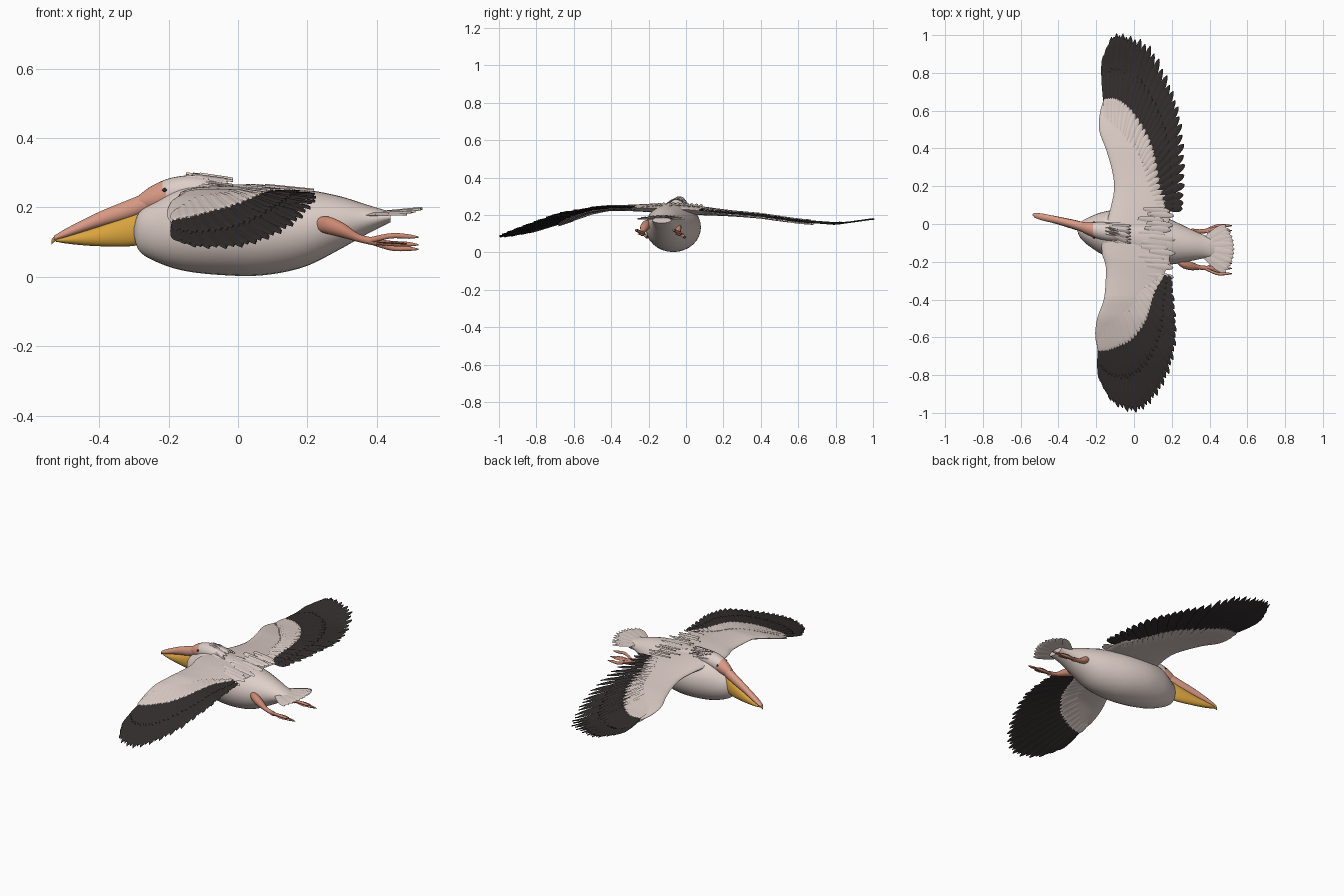
import bpy, math
from mathutils import Vector

if "Cube" in bpy.data.objects:
    bpy.data.objects.remove(bpy.data.objects["Cube"])


def material(name, r, g, b):
    m = bpy.data.materials.new(name)
    m.use_nodes = True
    m.diffuse_color = (r, g, b, 1)
    bsdf = m.node_tree.nodes["Principled BSDF"]
    bsdf.inputs["Base Color"].default_value = (r, g, b, 1)
    bsdf.inputs["Roughness"].default_value = 0.8
    return m


white = material("pale plumage", 0.73, 0.62, 0.58)
black = material("dark flight feathers", 0.035, 0.028, 0.028)
pink = material("salmon bill", 0.71, 0.33, 0.24)
yellow = material("yellow pouch", 0.72, 0.38, 0.05)
flesh = material("leg skin", 0.6, 0.25, 0.17)
grey = material("grey crest", 0.36, 0.31, 0.3)


def smooth_at(points, t):
    """Point on a smooth curve through the given tuples, t from 0 to 1."""
    n = len(points) - 1
    i = min(int(t * n), n - 1)
    f = t * n - i
    a, b, c, d = (Vector(points[max(0, min(n, k))]) for k in (i - 1, i, i + 1, i + 2))
    return b + (c - a) * f / 2 + (a - b * 2.5 + c * 2 - d / 2) * f**2 + ((b - c) * 1.5 + (d - a) / 2) * f**3


def by_y(table, y):
    """Linear lookup in rows sorted by their first value."""
    for lo, hi in zip(table, table[1:]):
        if y <= hi[0]:
            f = max(0, (y - lo[0]) / (hi[0] - lo[0]))
            return [p + (q - p) * f for p, q in zip(lo, hi)]
    return list(table[-1])


def make(name, lofts, *mats, rule=None):
    """One object from lists of rings, each list skinned and capped."""
    verts, faces = [], []
    for rings in lofts:
        start, n = len(verts), len(rings[0])
        for ring in rings:
            verts += [tuple(p) for p in ring]
        for i in range(len(rings) - 1):
            for j in range(n):
                a, b = start + i * n + j, start + i * n + (j + 1) % n
                faces.append((a, b, b + n, a + n))
        faces.append(tuple(range(start + n - 1, start - 1, -1)))
        faces.append(tuple(range(len(verts) - n, len(verts))))
    mesh = bpy.data.meshes.new(name)
    mesh.from_pydata(verts, [], faces)
    for m in mats:
        mesh.materials.append(m)
    if rule:
        for p in mesh.polygons:
            p.material_index = rule(p.center)
    obj = bpy.data.objects.new(name, mesh)
    bpy.context.collection.objects.link(obj)
    bpy.ops.object.select_all(action='DESELECT')
    obj.select_set(True)
    bpy.context.view_layer.objects.active = obj
    bpy.ops.object.mode_set(mode='EDIT')
    bpy.ops.mesh.select_all(action='SELECT')
    bpy.ops.mesh.normals_make_consistent(inside=False)
    bpy.ops.object.mode_set(mode='OBJECT')
    bpy.ops.object.shade_smooth_by_angle(angle=math.radians(50))
    return obj


def tube(stations, steps=24, sides=24):
    """Elliptical rings along x from rows of x, y, z, half width, half height."""
    rings = []
    for k in range(steps + 1):
        x, y, z, w, h = smooth_at(stations, k / steps)
        angles = [math.tau * j / sides for j in range(sides)]
        rings.append([(x, y + w * math.cos(a), z + h * math.sin(a)) for a in angles])
    return rings


# Wing height by span: y, height at mid chord, slope along the chord
SPAN = [(-1, .085, .12), (-.8, .14, .15), (-.68, .178, .15), (-.5, .225, .06), (-.4, .238, 0),
        (-.2, .238, 0), (0, .23, 0), (.2, .213, 0), (.4, .195, 0), (.6, .165, 0), (.8, .15, 0), (1, .178, 0)]


def wing_z(x, y):
    _, z, slope = by_y(SPAN, y)
    return z + slope * x


def feather(root, tip, width, lift=0.0, height=None, drop=0.0):
    """Slim pointed blade with a raised shaft, lying on the wing or at a set height."""
    root, tip = Vector(root), Vector(tip)
    side = (tip - root).orthogonal().normalized()
    rings = []
    for u, w in ((0, .5), (.2, .75), (.45, .95), (.7, 1), (.85, .85), (.95, .5), (1, .08)):
        p = root.lerp(tip, u)
        z = (wing_z(p.x, p.y) if height is None else height) + lift + drop * u
        e = side * width * w
        rings.append([(p.x + e.x, p.y + e.y, z + .002), (p.x, p.y, z + .004),
                      (p.x - e.x, p.y - e.y, z - .002), (p.x, p.y, z - .003)])
    return rings


def feather_row(roots, tips, count, width, start=0.0, end=1.0, lift=0.0):
    row = []
    for k in range(count):
        a, b = smooth_at(roots, k / (count - 1)), smooth_at(tips, k / (count - 1))
        stop = end * (1 - .03 * (k % 2))
        row.append(feather(a.lerp(b, start), a.lerp(b, stop), width, lift + .0015 * (k % 2)))
    return row


def wing(side, chords, roots, tips):
    """Padded arm, long flight feathers and two rows of shorter coverts."""
    rings = []
    for k in range(29):
        y, lead, trail, thick = smooth_at(chords, k / 28)
        ring = []
        for j in range(24):
            a = math.tau * j / 24
            c = (1 - math.cos(a)) / 2
            x = lead + (trail - lead) * c
            ring.append((x, y, wing_z(x, y) + thick * math.sin(a) * (1.25 - .7 * c)))
        rings.append(ring)
    make(side + "_wing_arm", [rings], white)
    make(side + "_flight_feathers", feather_row(roots, tips, 34, .021), black)
    coverts = feather_row(roots, tips, 34, .016, 0, .55, .006)
    make(side + "_dark_coverts", coverts, black)
    pale = feather_row(roots, tips, 30, .015, -.25, .13, .011)
    pale += feather_row(roots, tips, 30, .015, -.25, .16, -.009)
    make(side + "_pale_coverts", pale, white)


wing("left",
     [(-.04, -.16, .18, .03), (.1, -.12, .19, .024), (.2, -.105, .15, .019), (.3, -.12, .12, .016),
      (.4, -.15, .09, .015), (.5, -.185, .04, .014), (.6, -.178, -.03, .011), (.67, -.155, -.09, .006)],
     [(-.15, .63), (-.11, .62), (-.07, .6), (-.02, .55), (.05, .45), (.09, .34), (.12, .2), (.15, .09)],
     [(-.155, .9), (-.11, 1), (-.03, 1), (.09, .94), (.19, .75), (.25, .55), (.27, .3), (.26, .08)])
wing("right",
     [(-.04, -.17, .18, .03), (-.15, -.17, .19, .026), (-.22, -.15, .18, .022), (-.3, -.15, .14, .018),
      (-.4, -.16, .09, .016), (-.5, -.195, .04, .015), (-.6, -.205, -.05, .012), (-.68, -.185, -.13, .006)],
     [(-.18, -.65), (-.14, -.63), (-.09, -.6), (-.03, -.57), (.03, -.5), (.06, -.43), (.09, -.36), (.15, -.28)],
     [(-.17, -.84), (-.11, -.95), (0, -1), (.09, -.95), (.17, -.83), (.22, -.66), (.22, -.48), (.2, -.3)])

# Body with the folded neck bulging at the front
make("body", [tube([(-.3, -.03, .13, .006, .01), (-.285, -.033, .13, .04, .055), (-.24, -.04, .13, .075, .085),
                    (-.16, -.05, .138, .115, .12), (-.05, -.06, .135, .14, .13), (.07, -.075, .134, .14, .13),
                    (.19, -.095, .14, .12, .112), (.29, -.11, .155, .088, .078), (.37, -.12, .165, .062, .043),
                    (.44, -.13, .172, .05, .015)], 40, 32)], white)

# Head, with bare skin toward the bill
make("head", [tube([(-.285, -.015, .215, .02, .02), (-.25, -.022, .225, .033, .036), (-.2, -.032, .24, .043, .043),
                    (-.14, -.04, .252, .048, .04), (-.08, -.045, .252, .043, .032), (-.03, -.05, .24, .01, .01)])],
     white, pink, rule=lambda c: int(c.x + abs(c.z - .23) * .5 < -.2))
for side, y in (("left", .009), ("right", -.073)):
    make(side + "_eye", [tube([(-.219, y, .25, .001, .001), (-.212, y, .25, .005, .006),
                               (-.205, y, .25, .001, .001)], 6, 10)], black)

# Crest tufts sweeping back from the crown
tufts, dark_tufts = [], []
for k in range(13):
    s = k / 6 - 1
    blade = feather((-.15 + .02 * (k % 3), -.035 + .035 * s), (-.03 + .015 * (k % 2), -.055 + .055 * s),
                    .009, .297 - .028 * s * s, 0, -.014)
    (dark_tufts if k % 3 == 1 else tufts).append(blade)
make("crest_feathers", tufts, white)
make("dark_crest_feathers", dark_tufts, grey)

# Bill: upper half, pouch and hooked nail
make("upper_bill", [tube([(-.22, -.03, .232, .03, .03), (-.3, -.008, .199, .025, .029), (-.4, .018, .165, .02, .022),
                          (-.49, .038, .128, .018, .014), (-.53, .047, .111, .011, .007)])], pink)
make("bill_pouch", [tube([(-.24, -.025, .165, .025, .055), (-.3, -.008, .138, .026, .049),
                          (-.4, .018, .117, .021, .029), (-.48, .036, .108, .017, .014),
                          (-.525, .046, .105, .008, .004)])], yellow)
make("bill_nail", [tube([(-.515, .044, .113, .009, .005), (-.53, .048, .108, .009, .008),
                         (-.537, .049, .1, .003, .007)], 8, 12)], yellow)

# Trailing legs with webbed toes, mirrored about the tail line
for side, s in (("left", 1), ("right", -1)):
    mid = -.135
    leg = tube([(.225, mid + s * .06, .152, .012, .018), (.26, mid + s * .075, .148, .024, .026),
                (.305, mid + s * .088, .133, .022, .022), (.35, mid + s * .095, .111, .012, .012),
                (.4, mid + s * .1, .1, .013, .012)], 16, 14)
    toes = []
    for spread, z in ((-.028, .118), (0, .096), (.026, .083)):
        y = mid + s * .1 + spread
        toes.append(tube([(.375, mid + s * .1, .104, .008, .009), (.44, y, z, .008, .008),
                          (.49, y, z - .002, .007, .007), (.52, y, z - .004, .002, .002)], 10, 10))
    web = tube([(.39, mid + s * .1, .102, .008, .004), (.45, mid + s * .1, .098, .024, .004),
                (.485, mid + s * .1, .096, .02, .003)], 6, 12)
    make(side + "_leg", [leg, web] + toes, flesh)

# Fanned tail
fan = []
for k in range(13):
    a = (k / 6 - 1) * .75
    tip = (.36 + .172 * math.cos(a), -.132 + .185 * math.sin(a))
    fan.append(feather((.35, -.125 + .03 * a), tip, .021, .178 + .002 * (k % 2), 0, .018 * math.cos(a * 2)))
make("tail_fan", fan, white)

# Loose shoulder feathers over the back
scapulars = []
for k in range(15):
    y = .08 - k * .025
    wobble = .03 * math.sin(k * 2.3)
    top = .252 + .012 * math.cos((y + .07) * 9)
    scapulars.append(feather((.05 + wobble, y), (.19 + wobble, y - .012), .016, top, 0, -.014))
make("shoulder_feathers", scapulars, white)
